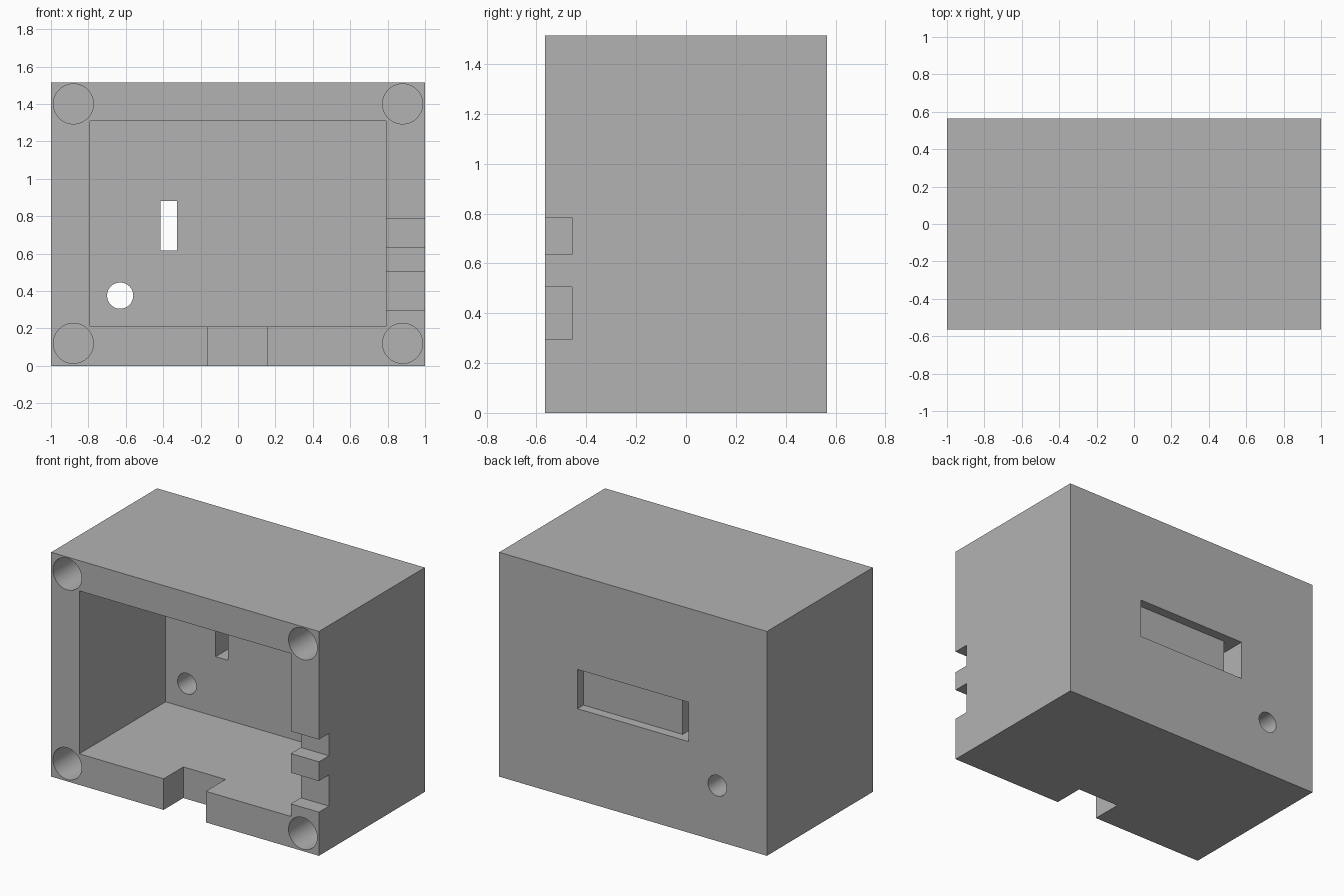
import bpy
import math

if "Cube" in bpy.data.objects:
    bpy.data.objects.remove(bpy.data.objects["Cube"], do_unlink=True)

HALF_X, HALF_Y, HEIGHT = 1.0, 0.565, 1.515
WALL = 0.21
FRONT, BACK = -HALF_Y, HALF_Y
OVER = 0.1  # how far cutters reach past the outside

grey = bpy.data.materials.new("plain grey")
grey.use_nodes = True
grey.diffuse_color = (0.45, 0.45, 0.45, 1)
grey.node_tree.nodes["Principled BSDF"].inputs["Base Color"].default_value = (0.45, 0.45, 0.45, 1)


def box(name, x, y, z):
    """Box from (min, max) ranges on each axis."""
    ranges = (x, y, z)
    bpy.ops.mesh.primitive_cube_add(size=1, location=[(a + b) / 2 for a, b in ranges])
    ob = bpy.context.object
    ob.name = name
    ob.scale = [b - a for a, b in ranges]
    bpy.ops.object.transform_apply(location=True, rotation=False, scale=True)
    return ob


def bore(name, x, z, radius, y):
    """Cylinder along the depth axis."""
    bpy.ops.mesh.primitive_cylinder_add(
        vertices=64, radius=radius, depth=y[1] - y[0],
        location=(x, sum(y) / 2, z), rotation=(math.pi / 2, 0, 0))
    ob = bpy.context.object
    ob.name = name
    bpy.ops.object.transform_apply(location=True, rotation=True, scale=True)
    return ob


def cut(target, cutter):
    cutter.hide_render = True
    mod = target.modifiers.new(cutter.name, "BOOLEAN")
    mod.operation = "DIFFERENCE"
    mod.solver = "EXACT"
    mod.object = cutter
    bpy.context.view_layer.objects.active = target
    bpy.ops.object.modifier_apply(modifier=mod.name)
    bpy.data.objects.remove(cutter, do_unlink=True)


# Solid housing block
housing = box("housing", (-HALF_X, HALF_X), (FRONT, BACK), (0, HEIGHT))
housing.data.materials.append(grey)

# Main cavity, open at the front
inner_x = HALF_X - WALL
cut(housing, box("cavity", (-inner_x, inner_x), (FRONT - OVER, BACK - WALL), (WALL, 1.31)))

# Cable notch through the floor wall
cut(housing, box("floor_notch", (-0.16, 0.155), (FRONT - OVER, FRONT + WALL), (-OVER, WALL + 0.05)))

# Two connector notches through the left side wall
for z in ((0.295, 0.505), (0.635, 0.785)):
    cut(housing, box("side_notch", (inner_x - 0.05, HALF_X + OVER), (FRONT - OVER, FRONT + 0.107), z))

# Blind screw holes in the front corners
for x in (-0.88, 0.88):
    for z in (0.12, 1.4):
        cut(housing, bore("screw_hole", x, z, 0.107, (FRONT - OVER, FRONT + 0.5)))

# Slot and round hole through the back wall, with a shallow recess around the slot
cut(housing, box("slot", (-0.415, -0.325), (BACK - WALL - OVER, BACK + OVER), (0.615, 0.88)))
cut(housing, box("back_recess", (-0.415, 0.415), (BACK - 0.064, BACK + OVER), (0.615, 0.88)))
cut(housing, bore("round_hole", -0.63, 0.375, 0.07, (BACK - WALL - OVER, BACK + OVER)))

# Smooth bores, crisp box edges
for ob in bpy.context.selected_objects:
    ob.select_set(False)
housing.select_set(True)
bpy.context.view_layer.objects.active = housing
bpy.ops.object.shade_smooth_by_angle(angle=math.radians(30))
